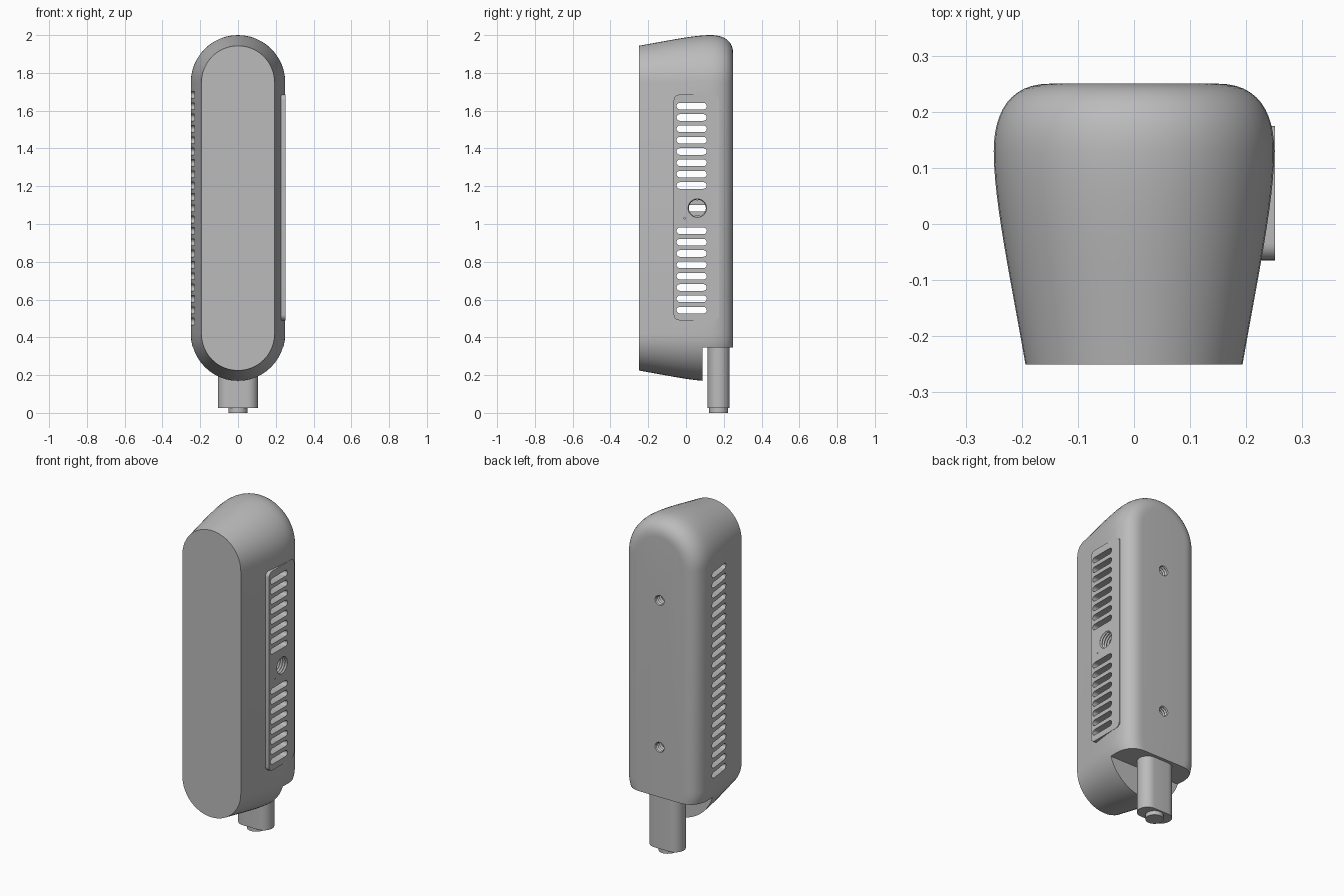
import bpy, bmesh, math
from mathutils import Vector

cube = bpy.data.objects.get("Cube")
if cube:
    bpy.data.objects.remove(cube, do_unlink=True)

grey = bpy.data.materials.new("mid_grey")
grey.use_nodes = True
grey.diffuse_color = (0.5, 0.5, 0.5, 1)
grey.node_tree.nodes["Principled BSDF"].inputs["Base Color"].default_value = (0.5, 0.5, 0.5, 1)

MID = 1.084      # height of the housing's middle
PITCH = 0.06     # spacing of the vent slots


def outline(u, v, half, r, steps=16, upright=False):
    """Rounded slot outline; half = distance from middle to each arc centre."""
    pts = []
    for side in (1, -1):
        for i in range(steps + 1):
            a = math.pi * (i / steps - 0.5) + (0 if side == 1 else math.pi)
            p, q = side * half + r * math.cos(a), r * math.sin(a)
            pts.append((u - q, v + p) if upright else (u + p, v + q))
    return pts


def circle(u, v, r, n=24):
    return [(u + r * math.cos(math.tau * i / n), v + r * math.sin(math.tau * i / n)) for i in range(n)]


def place(axis, pts, d):
    order = {"x": lambda u, v: (d, u, v), "y": lambda u, v: (u, d, v), "z": lambda u, v: (u, v, d)}
    return [order[axis](u, v) for u, v in pts]


def loft(bm, axis, sections):
    """Skin a row of (depth, outline) sections and cap both ends."""
    rings = [[bm.verts.new(p) for p in place(axis, pts, d)] for d, pts in sections]
    faces = []
    for a, b in zip(rings, rings[1:]):
        for i in range(len(a)):
            j = (i + 1) % len(a)
            faces.append(bm.faces.new((a[i], a[j], b[j], b[i])))
    faces += [bm.faces.new(rings[0][::-1]), bm.faces.new(rings[-1])]
    bmesh.ops.recalc_face_normals(bm, faces=faces)


def box(bm, x, y, z):
    loft(bm, "z", [(h, [(x[0], y[0]), (x[1], y[0]), (x[1], y[1]), (x[0], y[1])]) for h in z])


def thread(bm, axis, u, v, r, start, end, step=0.008):
    """Threaded hole cutter made of alternating wide and narrow rings."""
    n = round((end - start) / step)
    loft(bm, axis, [(start + i * step, circle(u, v, r - (0.007 if i % 2 else 0))) for i in range(n + 1)])


def finish(name, bm):
    mesh = bpy.data.meshes.new(name)
    bm.to_mesh(mesh)
    bm.free()
    mesh.materials.append(grey)
    ob = bpy.data.objects.new(name, mesh)
    bpy.context.collection.objects.link(ob)
    return ob


def select(ob):
    bpy.ops.object.select_all(action="DESELECT")
    ob.select_set(True)
    bpy.context.view_layer.objects.active = ob


def combine(ob, tool, operation):
    mod = ob.modifiers.new(operation.lower(), "BOOLEAN")
    mod.operation, mod.solver, mod.object = operation, "EXACT", tool
    select(ob)
    bpy.ops.object.modifier_apply(modifier=mod.name)
    bpy.data.objects.remove(tool, do_unlink=True)


def smooth(ob):
    select(ob)
    bpy.ops.object.shade_smooth_by_angle(angle=math.radians(30))


def bezier(points, n):
    a, b, c, d = (Vector(p) for p in points)
    return [a * (1-t)**3 + b * 3*t*(1-t)**2 + c * 3*t*t*(1-t) + d * t**3 for t in (i / n for i in range(n + 1))]


# Housing: upright capsule outline, tapered to the front and rounded at the back
profile = bezier([(-0.25, 0.193), (-0.1, 0.219), (0.04, 0.2495), (0.13, 0.2495)], 12)
profile += bezier([(0.13, 0.2495), (0.2, 0.2495), (0.25, 0.22), (0.25, 0.15)], 12)[1:]
bm = bmesh.new()
loft(bm, "y", [(y, outline(0, MID, 0.666, r + 0.0005, 24, True)) for y, r in profile])
housing = finish("housing", bm)

# Raised side plate with rounded corners
bm = bmesh.new()
corners = []
for cy, cz, start in ((0.145, 1.655, 0), (-0.035, 1.655, 1), (-0.035, 0.52, 2), (0.145, 0.52, 3)):
    for i in range(7):
        a = (start + i / 6) * math.pi / 2
        corners.append((cy + 0.03 * math.cos(a), cz + 0.03 * math.sin(a)))
loft(bm, "x", [(0.2, corners), (0.251, corners)])
combine(housing, finish("side_plate", bm), "UNION")

# Hollow inside
bm = bmesh.new()
box(bm, (-0.165, 0.165), (-0.19, 0.17), (0.43, 1.74))
combine(housing, finish("cavity", bm), "DIFFERENCE")

# Vent slots, threaded holes, pin hole and the notch for the connector
bm = bmesh.new()
for k in range(-10, 11):
    slot = outline(0.03, MID + k * PITCH, 0.0625, 0.0175, 8)
    loft(bm, "x", [(-0.3, slot), (-0.1, slot)])
    if 2 <= abs(k) <= 9:
        loft(bm, "x", [(0.1, slot), (0.3, slot)])
thread(bm, "x", 0.06, MID, 0.052, 0.12, 0.28)
for side in (-1, 1):
    thread(bm, "y", 0, MID + side * 0.44, 0.032, 0.188, 0.268)
pin = circle(-0.008, 1.03, 0.004, 10)
loft(bm, "x", [(0.22, pin), (0.3, pin)])
box(bm, (-0.4, 0.4), (0.087, 0.4), (0.05, 0.345))
combine(housing, finish("cutters", bm), "DIFFERENCE")
smooth(housing)

# Connector stub and its round plug
bm = bmesh.new()
stub = outline(0, 0.173, 0.049, 0.058)
loft(bm, "z", [(0.025, stub), (0.38, stub)])
smooth(finish("connector_stub", bm))
bm = bmesh.new()
plug = circle(0, 0.173, 0.05, 32)
loft(bm, "z", [(0, plug), (0.05, plug)])
smooth(finish("connector_plug", bm))
